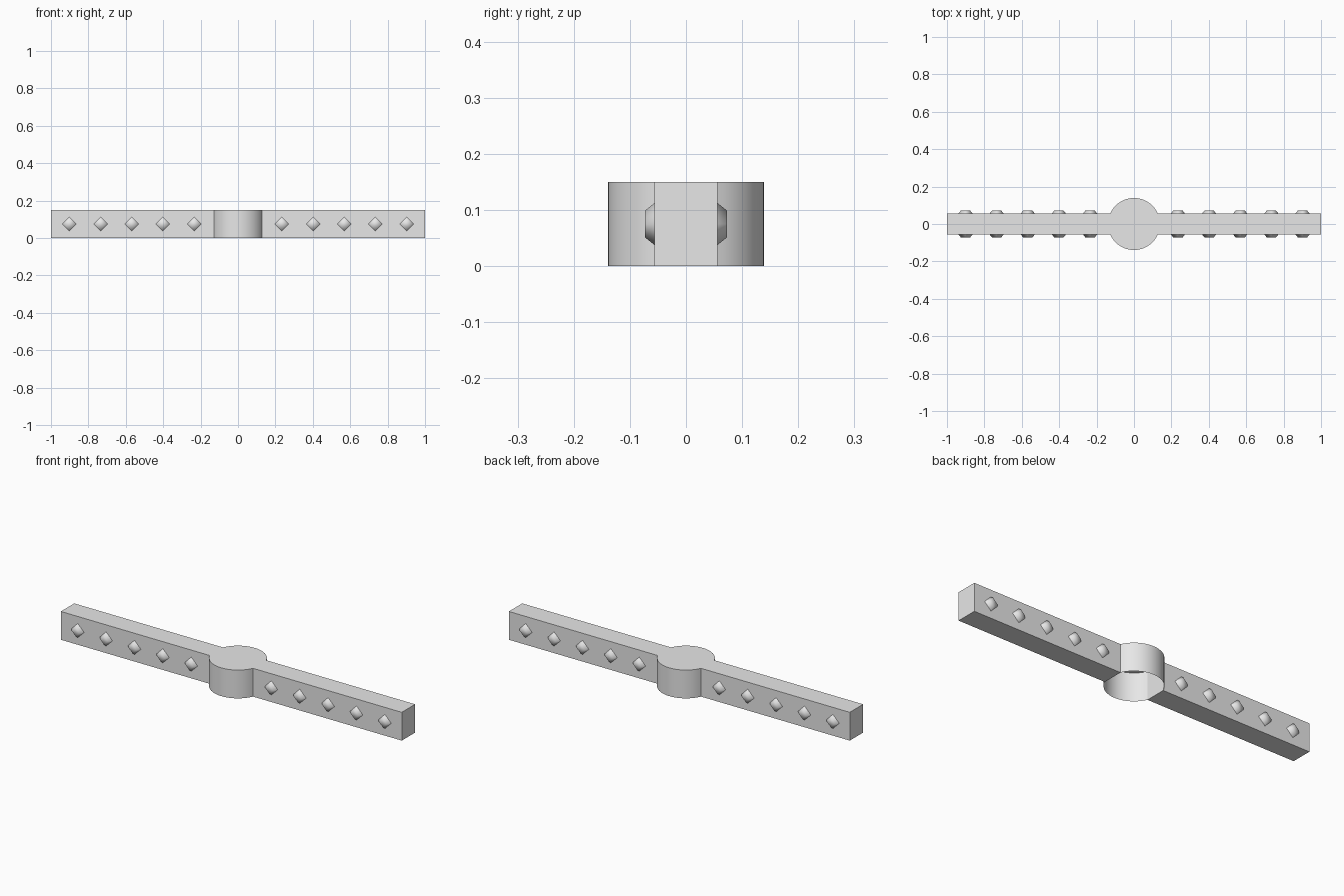
import bpy, bmesh, math
from mathutils import Matrix

if "Cube" in bpy.data.objects:
    bpy.data.objects.remove(bpy.data.objects["Cube"], do_unlink=True)

HEIGHT, HALF_W, RADIUS = 0.15, 0.056, 0.139
CHORD = math.sqrt(RADIUS ** 2 - HALF_W ** 2)
ARC_STEPS = 24

grey = bpy.data.materials.new("plain grey")
grey.use_nodes = True
grey.diffuse_color = (0.8, 0.8, 0.8, 1)
grey.node_tree.nodes["Principled BSDF"].inputs["Base Color"].default_value = (0.8, 0.8, 0.8, 1)


def make_object(name, bm, angle):
    mesh = bpy.data.meshes.new(name)
    bm.to_mesh(mesh)
    bm.free()
    mesh.materials.append(grey)
    obj = bpy.data.objects.new(name, mesh)
    bpy.context.collection.objects.link(obj)
    bpy.ops.object.select_all(action="DESELECT")
    obj.select_set(True)
    bpy.context.view_layer.objects.active = obj
    bpy.ops.object.shade_smooth_by_angle(angle=math.radians(angle))
    return obj


# Bar with round hub: one plan outline, walls, flat top; hub open underneath
start = math.asin(HALF_W / RADIUS)
arc = [start + (math.pi - 2 * start) * i / ARC_STEPS for i in range(ARC_STEPS + 1)]
half = [(1, HALF_W)] + [(RADIUS * math.cos(a), RADIUS * math.sin(a)) for a in arc] + [(-1, HALF_W)]
outline = half + [(-x, -y) for x, y in half]

bm = bmesh.new()
low = [bm.verts.new((x, y, 0)) for x, y in outline]
high = [bm.verts.new((x, y, HEIGHT)) for x, y in outline]
n = len(outline)
bm.faces.new(high)
for i in range(n):
    j = (i + 1) % n
    bm.faces.new((low[i], low[j], high[j], high[i]))
make_object("bar_and_hub", bm, 30)

# Undersides of the two arms and their inner ends within the hub
bm = bmesh.new()
for s in (1, -1):
    def corner(x, y, z):
        return bm.verts.new((s * x, s * y, z))
    inner = [corner(CHORD, y, 0) for y in (-HALF_W, HALF_W)]
    outer = [corner(1, y, 0) for y in (HALF_W, -HALF_W)]
    upper = [corner(CHORD, y, HEIGHT) for y in (HALF_W, -HALF_W)]
    bm.faces.new(inner + outer)
    bm.faces.new((inner[1], inner[0], upper[1], upper[0]))
make_object("arm_undersides", bm, 30)

# Diamond studs along both long sides
bm = bmesh.new()
for side in (1, -1):
    for s in (1, -1):
        for k in range(5):
            x = s * (0.235 + 0.1665 * k)
            place = Matrix.Translation((x, side * (HALF_W + 0.0085), 0.075))
            turn = Matrix.Rotation(-side * math.pi / 2, 4, "X")
            bmesh.ops.create_cone(bm, cap_ends=True, segments=4, radius1=0.0375,
                                  radius2=0.024, depth=0.017, matrix=place @ turn)
# Drop the hidden bases
bases = [f for f in bm.faces if all(abs(abs(v.co.y) - HALF_W) < 0.001 for v in f.verts)]
bmesh.ops.delete(bm, geom=bases, context="FACES")
make_object("studs", bm, 80)
